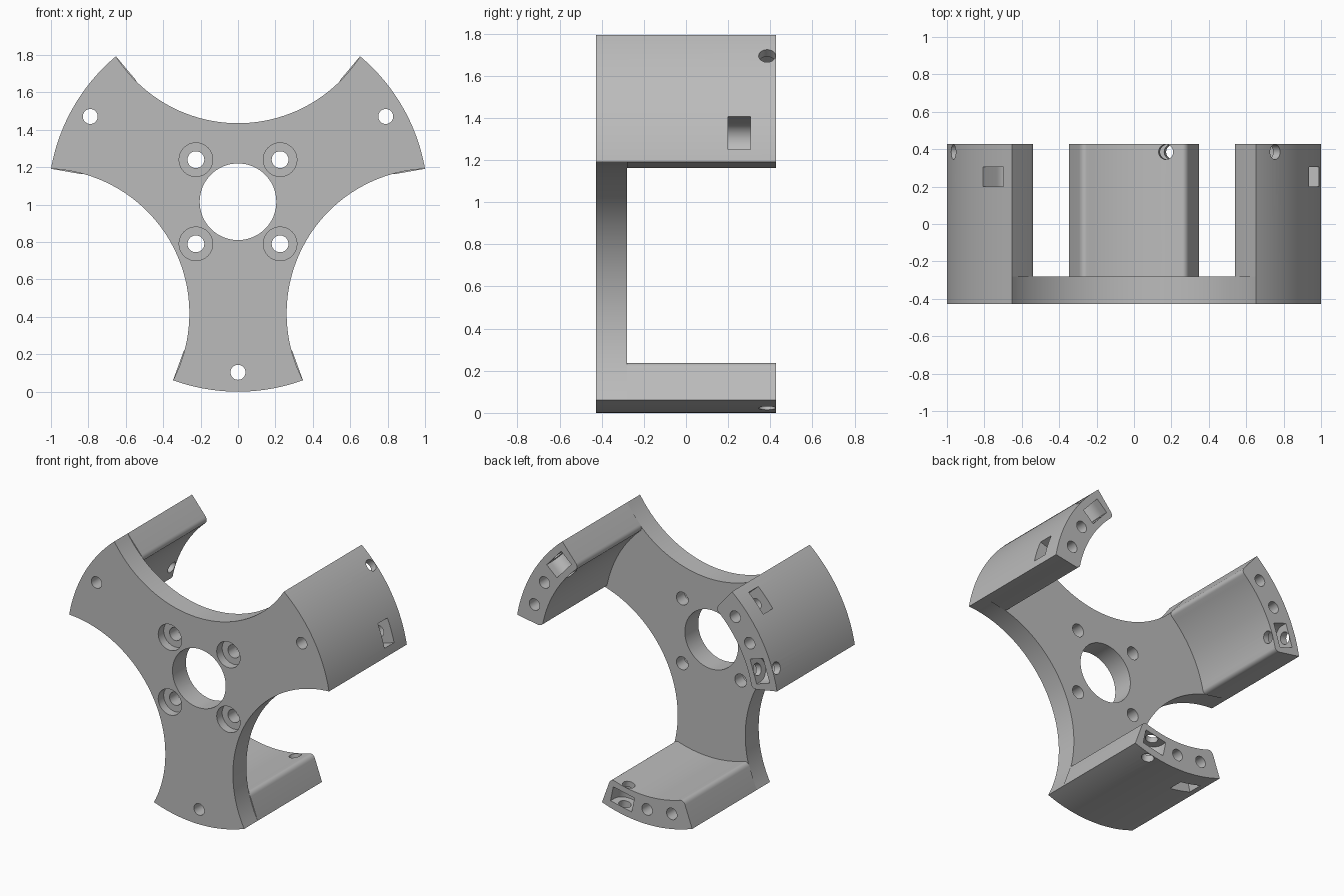
import bpy, bmesh
from math import radians, degrees, sin, cos, asin, pi, hypot, atan2
from mathutils import Matrix

if "Cube" in bpy.data.objects:
    bpy.data.objects.remove(bpy.data.objects["Cube"], do_unlink=True)

R = 1.0154                      # outer radius, also the hub height
INNER = 0.82                    # inner radius of the legs
HALF = radians(20)              # half the angle covered by a leg
FRONT, BACK, PLATE = -0.4275, 0.4275, -0.28
BOLT = 0.04                     # bolt hole radius
MID = 0.912                     # radius of the bolt circle in the legs
ARMS = [radians(a) for a in (-90, 30, 150)]
HUB = Matrix.Translation((0, 0, R))

grey = bpy.data.materials.new("plain grey")
grey.use_nodes = True
colour = (0.5, 0.5, 0.5, 1)
grey.diffuse_color = colour
grey.node_tree.nodes["Principled BSDF"].inputs["Base Color"].default_value = colour


def arc(r, start, end, n, x=0, z=0):
    return [(x + r * cos(start + (end - start) * i / n),
             z + r * sin(start + (end - start) * i / n)) for i in range(n + 1)]


def circle(r, x=0, z=0, n=32):
    return arc(r, 0, 2 * pi, n, x, z)[:-1]


def slot(centre, r, outer):
    """Half-round floor, straight walls opening outward."""
    return arc(r, pi / 2, 3 * pi / 2, 16, centre) + [(outer, -r), (outer, r)]


def prism(name, points, y0, y1, matrix=Matrix(), fillet=None):
    bm = bmesh.new()
    face = bm.faces.new([bm.verts.new((x, y0, z)) for x, z in points])
    new = bmesh.ops.extrude_face_region(bm, geom=[face])["geom"]
    bmesh.ops.translate(bm, vec=(0, y1 - y0, 0),
                        verts=[v for v in new if isinstance(v, bmesh.types.BMVert)])
    if fillet:
        edges = [e for e in bm.edges if all(fillet(v.co) for v in e.verts)
                 and abs(e.verts[0].co.y - e.verts[1].co.y) > 0.1]
        bmesh.ops.bevel(bm, geom=edges, offset=0.035, segments=6,
                        profile=0.5, affect='EDGES')
    bmesh.ops.recalc_face_normals(bm, faces=bm.faces)
    mesh = bpy.data.meshes.new(name)
    bm.to_mesh(mesh)
    bm.free()
    mesh.transform(HUB @ matrix)
    mesh.materials.append(grey)
    obj = bpy.data.objects.new(name, mesh)
    bpy.context.collection.objects.link(obj)
    return obj


# Three-armed front plate with scalloped sides
depth = 0.42
cx, cz = R * sin(radians(40)), R * cos(radians(40))
scallop = (cx ** 2 + (cz - depth) ** 2) / (2 * (cz - depth))
sweep = asin(cx / scallop)
outline = []
for a in ARMS:
    outline += arc(R, a - HALF, a + HALF, 24)
    axis = a + pi / 3
    far = depth + scallop
    outline += arc(scallop, axis + pi + sweep, axis + pi - sweep, 48,
                   far * cos(axis), far * sin(axis))[1:-1]
bracket = prism("bracket", outline, FRONT, PLATE)

# Legs standing back from the plate, inner corners rounded
helpers = []
leg_outline = arc(R, -HALF, HALF, 24) + arc(INNER, HALF, -HALF, 20)


def inner_corner(co):
    return hypot(co.x, co.z) < 0.9 and abs(atan2(co.z, co.x)) > HALF - 0.001


for a in ARMS:
    leg = prism("leg", leg_outline, PLATE, BACK, Matrix.Rotation(-a, 4, 'Y'), inner_corner)
    helpers.append((leg, 'UNION'))


def cut(*args):
    helpers.append((prism("cutter", *args), 'DIFFERENCE'))


# Hub opening and four counterbored screw holes
cut(circle(0.205, n=64), -1, 1)
for sx in (-1, 1):
    for sz in (-1, 1):
        cut(circle(0.045, sx * 0.225, sz * 0.225), -1, 1)
        cut(circle(0.09, sx * 0.225, sz * 0.225), -1, FRONT + 0.06)

# Bolt holes and nut slots in every leg
turn = Matrix.Rotation(pi / 2, 4, 'Z')
offset = radians(12)
for a in ARMS:
    middle = Matrix.Rotation(-a, 4, 'Y')
    low = Matrix.Rotation(-(a - offset), 4, 'Y')
    high = Matrix.Rotation(-(a + offset), 4, 'Y') @ turn
    cut(circle(BOLT, MID), -1, 1, middle)
    cut(circle(BOLT, MID), 0.1, 1, low)
    cut(slot(MID, 0.083, 1.2), 0.2, 0.305, low)
    cut(circle(BOLT, 0.385), -1.2, -0.6, high)
    cut(slot(0.385, 0.083, 0.6), -0.965, -0.86, high)

for obj, operation in helpers:
    obj.hide_render = True
    mod = bracket.modifiers.new(operation.lower(), 'BOOLEAN')
    mod.operation, mod.object, mod.solver = operation, obj, 'EXACT'

# Bake the result and drop the helpers
bpy.context.view_layer.update()
evaluated = bracket.evaluated_get(bpy.context.evaluated_depsgraph_get())
result = bpy.data.meshes.new_from_object(evaluated)
bracket.modifiers.clear()
bracket.data = result
for obj, _ in helpers:
    bpy.data.objects.remove(obj, do_unlink=True)

bpy.ops.object.select_all(action='DESELECT')
bracket.select_set(True)
bpy.context.view_layer.objects.active = bracket
bpy.ops.object.shade_smooth_by_angle(angle=radians(25))
